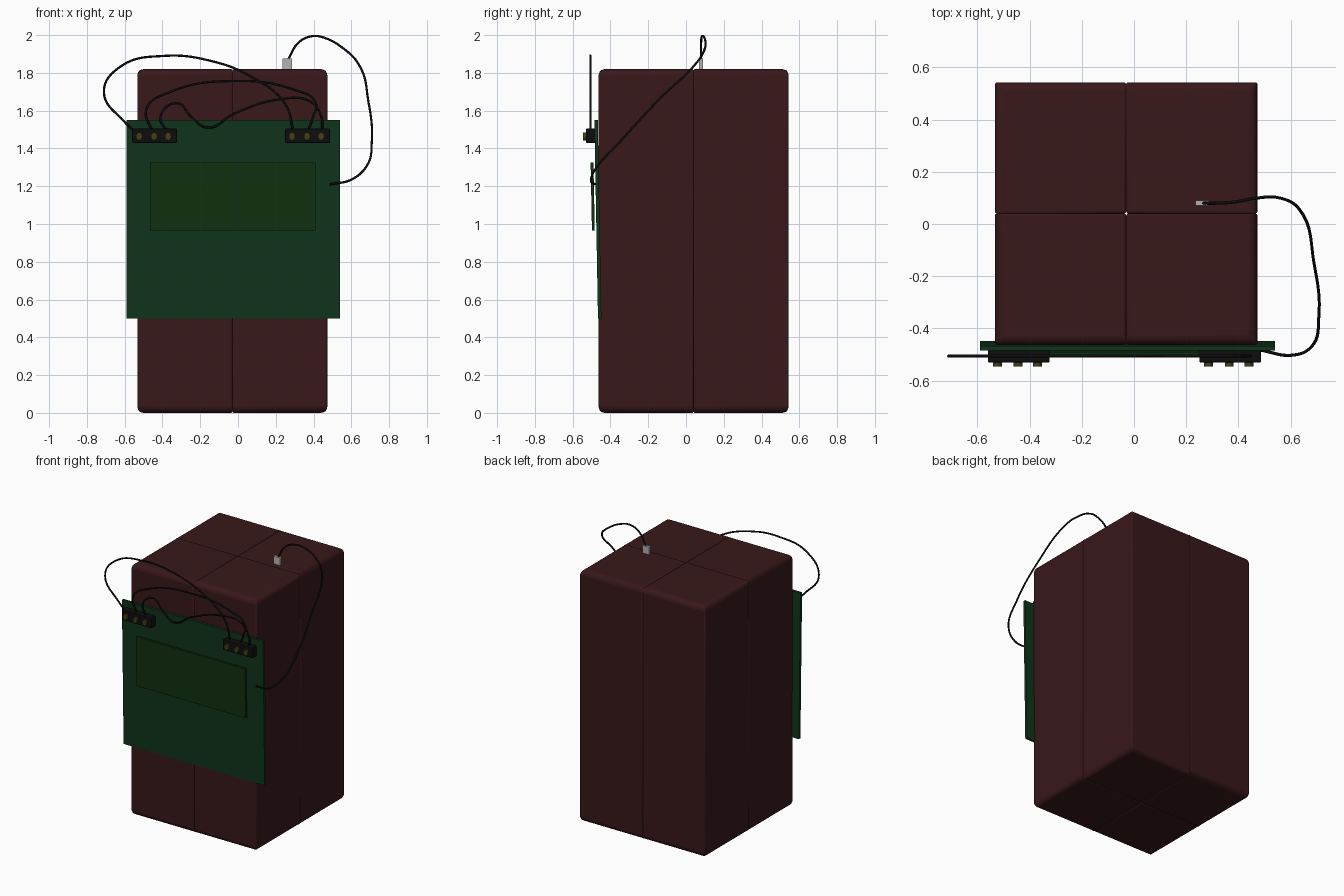
import bpy, bmesh, math
from mathutils import Vector

if "Cube" in bpy.data.objects:
    bpy.data.objects.remove(bpy.data.objects["Cube"])


def material(name, rgb):
    m = bpy.data.materials.new(name)
    m.diffuse_color = (*rgb, 1)
    m.use_nodes = True
    m.node_tree.nodes["Principled BSDF"].inputs["Base Color"].default_value = m.diffuse_color
    return m


RED = material("dark_red", (0.04, 0.009, 0.01))
GREEN = material("board_green", (0.005, 0.035, 0.011))
PANEL = material("panel_green", (0.005, 0.03, 0.005))
BLACK = material("black", (0.004, 0.004, 0.004))
BRASS = material("brass", (0.06, 0.05, 0.008))
METAL = material("light_grey", (0.45, 0.45, 0.45))


def box(name, lo, hi, mat, lean=0.0, bevel=0.0):
    """Box between two corners; lean shifts its top edge in y."""
    lo, hi = Vector(lo), Vector(hi)
    bpy.ops.mesh.primitive_cube_add(size=1, location=(lo + hi) / 2)
    ob = bpy.context.object
    ob.name = name
    for v in ob.data.vertices:
        top = v.co.z > 0
        v.co = Vector([a * b for a, b in zip(v.co, hi - lo)])
        if top:
            v.co.y += lean
    ob.data.materials.append(mat)
    if bevel:
        m = ob.modifiers.new("Bevel", 'BEVEL')
        m.width, m.segments = bevel, 2
    return ob


def wire(name, points, radius):
    cu = bpy.data.curves.new(name, 'CURVE')
    cu.dimensions = '3D'
    cu.bevel_depth, cu.bevel_resolution = radius, 2
    cu.resolution_u, cu.use_fill_caps = 8, True
    sp = cu.splines.new('BEZIER')
    sp.bezier_points.add(len(points) - 1)
    for bp, p in zip(sp.bezier_points, points):
        bp.co = p
        bp.handle_left_type = bp.handle_right_type = 'AUTO'
    cu.materials.append(mat := BLACK)
    ob = bpy.data.objects.new(name, cu)
    bpy.context.collection.objects.link(ob)
    return ob


# Four tall blocks: soft outer rims, tight seams between them
CX, CY, W, H = -0.03, 0.04, 0.503, 1.82
for sx in (-1, 1):
    for sy in (-1, 1):
        x, y = CX + sx * W / 2, CY + sy * W / 2
        ob = box("block", (x - W / 2, y - W / 2, 0), (x + W / 2, y + W / 2, H), RED)
        bm = bmesh.new()
        bm.from_mesh(ob.data)
        layer = bm.edges.layers.float.new("bevel_weight_edge")
        for e in bm.edges:
            mid = (e.verts[0].co + e.verts[1].co) / 2
            rim = abs(mid.z) > 0.1 and (mid.x * sx > 0.1 or mid.y * sy > 0.1)
            e[layer] = 1.0 if rim else 0.25
        bm.to_mesh(ob.data)
        bm.free()
        m = ob.modifiers.new("Bevel", 'BEVEL')
        m.limit_method, m.width, m.segments = 'WEIGHT', 0.036, 4
        bpy.ops.object.shade_smooth_by_angle(angle=math.radians(35))

# Leaning circuit board and its raised panel
box("circuit_board", (-0.59, -0.466, 0.50), (0.54, -0.448, 1.55), GREEN, lean=-0.019)
box("display_panel", (-0.465, -0.498, 0.965), (0.41, -0.483, 1.325), PANEL, lean=-0.007)

# Terminal blocks with three screws each
for side, x0, screws in (("left", -0.56, (-0.523, -0.444, -0.37)),
                         ("right", 0.25, (0.286, 0.365, 0.44))):
    box(side + "_terminal", (x0, -0.53, 1.43), (x0 + 0.237, -0.478, 1.505), BLACK, bevel=0.004)
    for x in screws:
        bpy.ops.mesh.primitive_cylinder_add(vertices=16, radius=1, depth=1,
                                            location=(x, -0.532, 1.464),
                                            rotation=(math.pi / 2, 0, 0))
        ob = bpy.context.object
        ob.name = side + "_terminal_screw"
        ob.scale = (0.017, 0.021, 0.026)
        ob.data.materials.append(BRASS)
        bpy.ops.object.shade_smooth_by_angle(angle=math.radians(35))

# Wires looping between the terminals in one plane
loops = {
    "outer_wire": [(-0.53, 1.475), (-0.60, 1.54), (-0.71, 1.70), (-0.62, 1.835), (-0.39, 1.89),
                   (-0.15, 1.865), (0.07, 1.78), (0.25, 1.635), (0.295, 1.48)],
    "middle_wire": [(-0.45, 1.48), (-0.485, 1.61), (-0.37, 1.695), (-0.02, 1.757),
                    (0.30, 1.71), (0.41, 1.645), (0.395, 1.56), (0.365, 1.48)],
    "inner_wire": [(-0.37, 1.48), (-0.41, 1.57), (-0.32, 1.64), (-0.25, 1.57), (-0.16, 1.51),
                   (-0.02, 1.585), (0.22, 1.66), (0.38, 1.65), (0.44, 1.57), (0.445, 1.48)],
}
for name, pts in loops.items():
    wire(name, [(x, -0.506, z) for x, z in pts], 0.006)

# Cable running from the board to the tab on top
wire("detonation_cable".replace("detonation", "side"),
     [(0.485, -0.483, 1.21), (0.60, -0.503, 1.235), (0.68, -0.47, 1.305),
      (0.708, -0.355, 1.43), (0.69, -0.153, 1.65), (0.633, 0.057, 1.855),
      (0.557, 0.10, 1.93), (0.46, 0.098, 1.985), (0.39, 0.085, 1.994),
      (0.32, 0.08, 1.96), (0.265, 0.08, 1.87)], 0.006)
box("top_tab", (0.235, 0.07, 1.79), (0.287, 0.09, 1.875), METAL)
